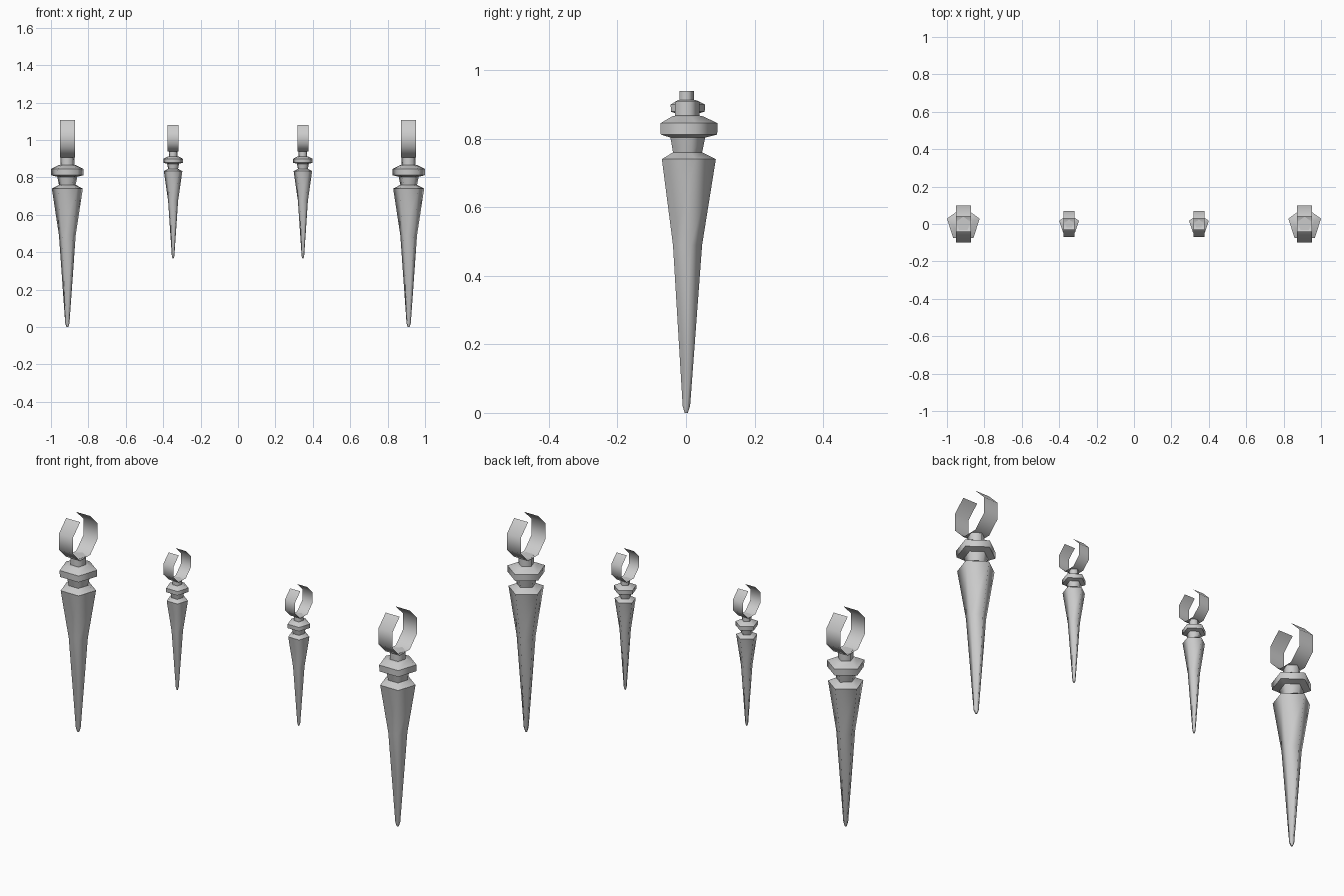
import bpy, bmesh, math

if "Cube" in bpy.data.objects:
    bpy.data.objects.remove(bpy.data.objects["Cube"])

# Large spike silhouette: (corner radius, height) from tip to post
PROFILE = [(0.005, 0.0), (0.012, 0.02), (0.047, 0.49), (0.087, 0.74),
           (0.047, 0.76), (0.056, 0.803), (0.091, 0.812), (0.092, 0.845),
           (0.050, 0.865), (0.039, 0.867), (0.039, 0.908)]
SIDES = 5


def finish(name, bm, loc):
    mesh = bpy.data.meshes.new(name)
    bm.to_mesh(mesh)
    bm.free()
    obj = bpy.data.objects.new(name, mesh)
    obj.location = loc
    bpy.context.collection.objects.link(obj)
    return obj


def spike(name, x, z, r_scale, z_scale):
    """Five-sided turned body: smooth around, sharp at each moulding."""
    bm = bmesh.new()
    loops = []
    for r, h in PROFILE:
        angles = [math.pi / 2 + math.tau * i / SIDES for i in range(SIDES)]
        loops.append([bm.verts.new((r * r_scale * math.cos(a),
                                    r * r_scale * math.sin(a),
                                    h * z_scale)) for a in angles])
    for low, high in zip(loops, loops[1:]):
        for i in range(SIDES):
            j = (i + 1) % SIDES
            bm.faces.new((low[i], low[j], high[j], high[i])).smooth = True
    bm.faces.new(loops[0][::-1])
    bm.faces.new(loops[-1])
    for loop in loops[3:]:
        for i in range(SIDES):
            bm.edges.get((loop[i], loop[(i + 1) % SIDES])).smooth = False
    return finish(name, bm, (x, 0, z))


def clasp(name, x, z, apothem, width):
    """Thin eight-sided band around the x axis, with its top side open."""
    bm = bmesh.new()
    r = apothem / math.cos(math.pi / 8)
    pairs = []
    for i in range(8):
        a = math.radians(112.5 + 45 * i)
        pairs.append([bm.verts.new((s * width / 2, r * math.cos(a), r * math.sin(a)))
                      for s in (-1, 1)])
    for p, q in zip(pairs, pairs[1:]):
        bm.faces.new((p[0], q[0], q[1], p[1])).smooth = True
    bmesh.ops.recalc_face_normals(bm, faces=bm.faces)
    # Turn the band outward
    bottom = min(bm.faces, key=lambda f: f.calc_center_median().z)
    if bottom.normal.z > 0:
        bmesh.ops.reverse_faces(bm, faces=bm.faces)
    return finish(name, bm, (x, 0, z))


# Outer large pair and inner small pair
for side, s in (("left", -1), ("right", 1)):
    spike(f"large_spike_{side}", s * 0.9125, 0, 1, 1)
    clasp(f"large_clasp_{side}", s * 0.9125, 1.007, 0.1, 0.08)
    spike(f"small_spike_{side}", s * 0.347, 0.367, 0.6, 0.63)
    clasp(f"small_clasp_{side}", s * 0.347, 1.009, 0.07, 0.058)
